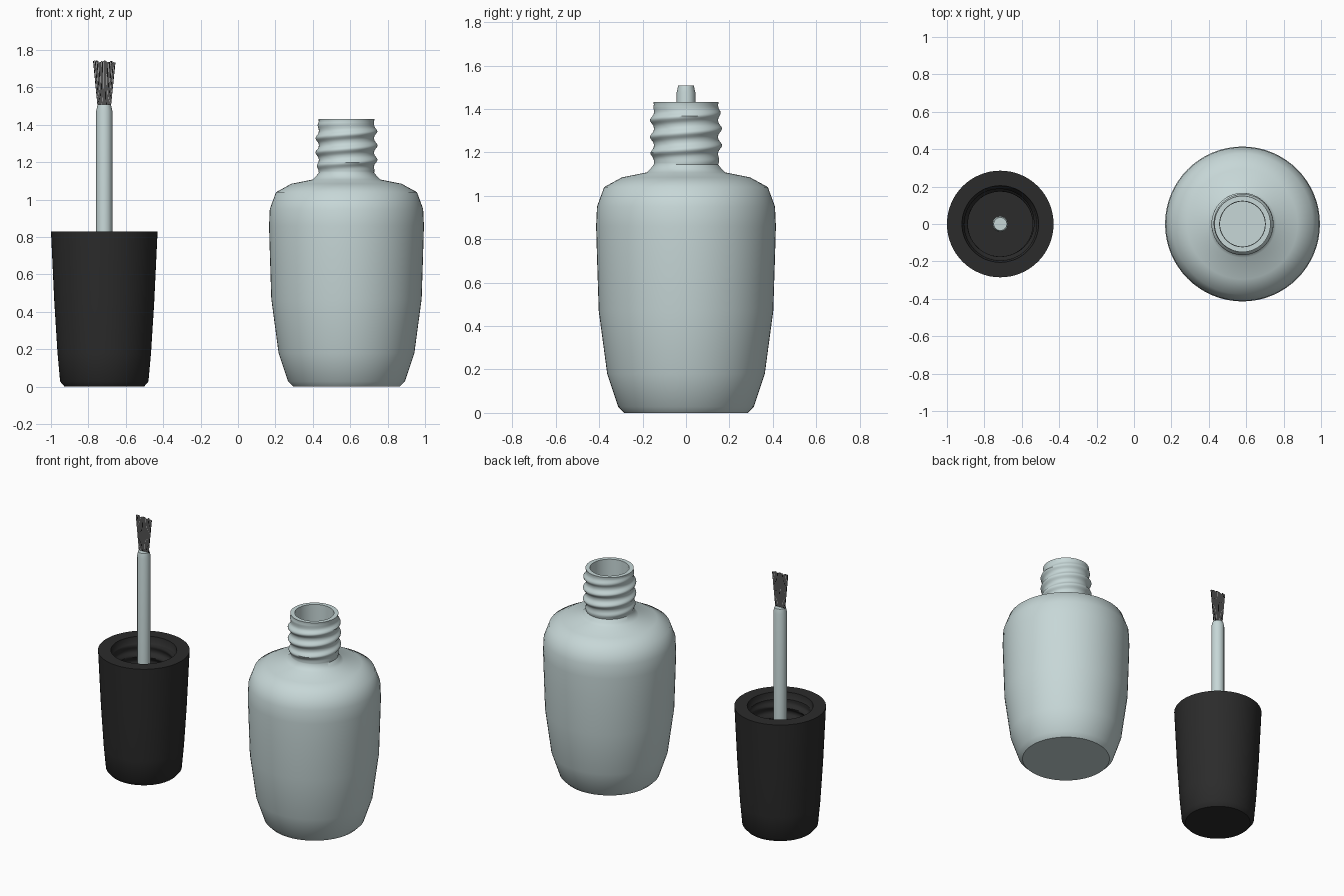
import bpy, bmesh, math, random

if "Cube" in bpy.data.objects:
    bpy.data.objects.remove(bpy.data.objects["Cube"])

random.seed(4)
PITCH = 0.077
CAP_X, BOTTLE_X = -0.715, 0.58


def material(name, rgb):
    m = bpy.data.materials.new(name)
    m.diffuse_color = (*rgb, 1)
    m.use_nodes = True
    m.node_tree.nodes["Principled BSDF"].inputs["Base Color"].default_value = m.diffuse_color
    return m


GLASS = material("pale blue grey", (0.57, 0.68, 0.68))
BLACK = material("cap black", (0.024, 0.024, 0.024))
GREY = material("bristle grey", (0.28, 0.28, 0.28))
DARK = material("bristle black", (0.006, 0.006, 0.006))


def finish(bm, name, mats, x, angle=None):
    mesh = bpy.data.meshes.new(name)
    bm.to_mesh(mesh)
    bm.free()
    ob = bpy.data.objects.new(name, mesh)
    bpy.context.collection.objects.link(ob)
    ob.location.x = x
    for m in mats:
        mesh.materials.append(m)
    if angle:
        bpy.ops.object.select_all(action='DESELECT')
        ob.select_set(True)
        bpy.context.view_layer.objects.active = ob
        bpy.ops.object.shade_smooth_by_angle(angle=math.radians(angle))
    return ob


def lathe(name, profile, mat, x, segs, angle):
    """Revolve (radius, height, thread depth) points and close both ends."""
    bm = bmesh.new()
    rings = []
    for r, z, depth in profile:
        ring = []
        for j in range(segs):
            t = math.tau * j / segs
            turn = (z - 1.29) / PITCH - t / math.tau
            ridge = (0.5 + 0.5 * math.cos(math.tau * turn)) ** 1.5
            rad = r + depth * ridge
            ring.append(bm.verts.new((rad * math.cos(t), rad * math.sin(t), z)))
        rings.append(ring)
    for a, b in zip(rings, rings[1:]):
        for j in range(segs):
            k = (j + 1) % segs
            bm.faces.new((a[j], a[k], b[k], b[j]))
    bm.faces.new(rings[0][::-1])
    bm.faces.new(rings[-1])
    return finish(bm, name, [mat], x, angle)


def plain(points):
    return [(r, z, 0) for r, z in points]


def threaded(r, z0, z1, depth, n):
    """Straight wall carrying a helical ridge that fades out at both ends."""
    return [(r, z0 + (z1 - z0) * i / n, depth * min(1, 5 * i / n, 5 * (n - i) / n))
            for i in range(n + 1)]


# Bottle: outer body, threaded neck, rim, then the hollow inside
body = plain([(0.284, 0), (0.312, 0.028), (0.363, 0.18), (0.402, 0.47), (0.41, 0.72),
              (0.414, 0.86), (0.41, 0.95), (0.377, 1.04), (0.295, 1.085),
              (0.18, 1.108), (0.163, 1.125)])
neck = threaded(0.148, 1.145, 1.42, 0.018, 36)
inside = plain([(0.15, 1.432), (0.122, 1.432), (0.12, 1.10), (0.26, 1.05), (0.345, 1.0),
                (0.375, 0.93), (0.37, 0.47), (0.33, 0.18), (0.28, 0.06)])
lathe("bottle", body + neck + inside, GLASS, BOTTLE_X, 64, 42)

# Cap: tapered cup with a threaded socket
cup = plain([(0.212, 0), (0.236, 0.028), (0.25, 0.18), (0.267, 0.45),
             (0.285, 0.83), (0.205, 0.83), (0.2, 0.79)])
socket = threaded(0.195, 0.785, 0.52, -0.022, 36)
lathe("cap", cup + socket + plain([(0.195, 0.5)]), BLACK, CAP_X, 64, 40)

# Stem that holds the brush
lathe("brush_stem", plain([(0.043, 0.49), (0.043, 1.475), (0.036, 1.508)]),
      GLASS, CAP_X, 12, 35)

# Brush: flat fan of alternating grey and black bristles with a ragged tip
bm = bmesh.new()
COUNT = 25
for i in range(COUNT):
    u0, u1 = 2 * i / COUNT - 1, 2 * (i + 1) / COUNT - 1
    top = 1.745 - random.uniform(0, 0.012)
    pts = []
    for z, half in ((1.5, 0.036), (1.6, 0.046), (top, 0.06)):
        pts.append((u0 * half, u1 * half, z))
    for y, flip in ((-0.002, False), (0.002, True)):
        for (a, b, z), (c, d, w) in zip(pts, pts[1:]):
            quad = [bm.verts.new(p) for p in ((a, y, z), (b, y, z), (d, y, w), (c, y, w))]
            face = bm.faces.new(quad[::-1] if flip else quad)
            face.material_index = (i + 1) % 2
finish(bm, "brush_bristles", [GREY, DARK], CAP_X)
